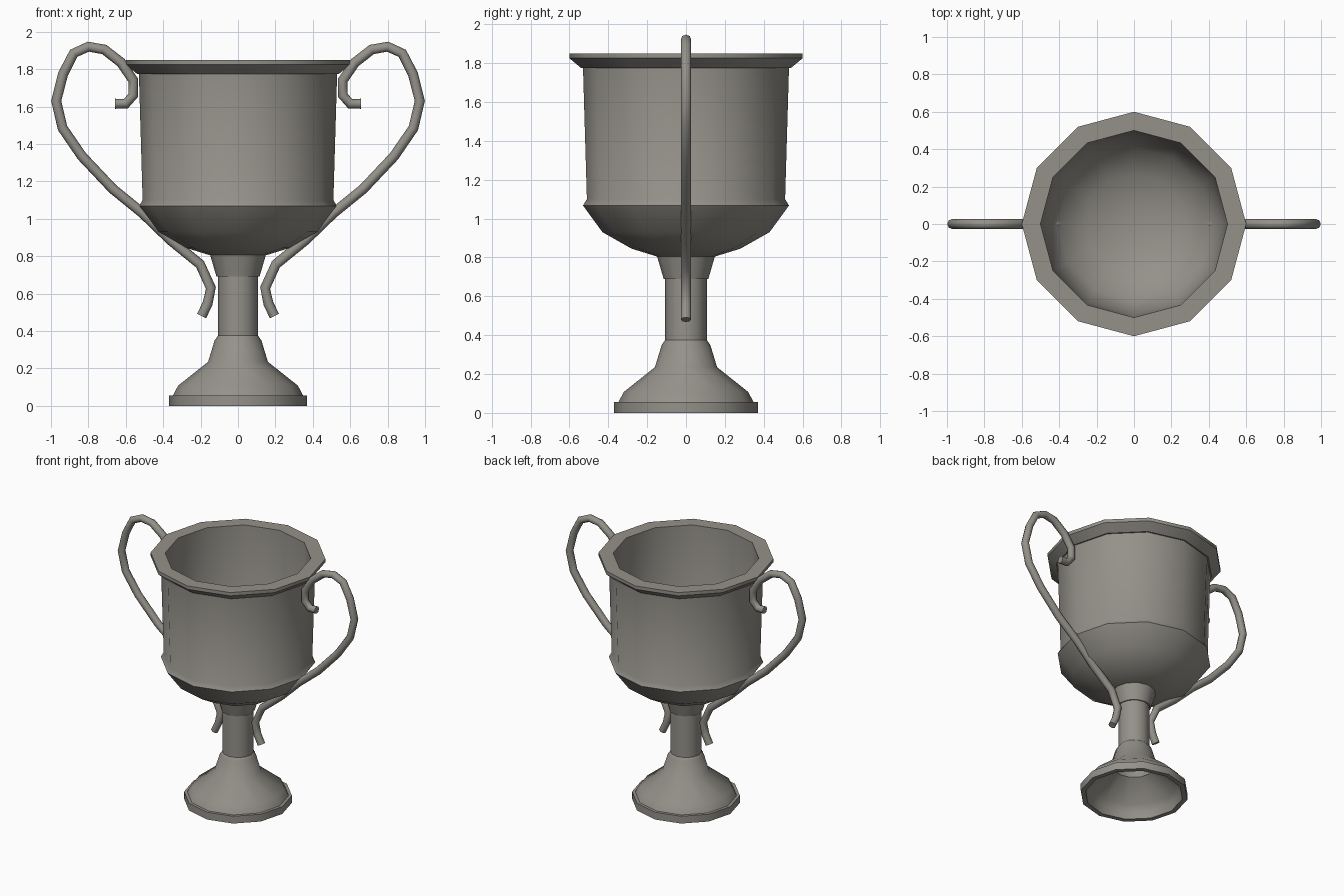
import bpy, bmesh, math
from mathutils import Vector

if "Cube" in bpy.data.objects:
    bpy.data.objects.remove(bpy.data.objects["Cube"])

SIDES = 12
pewter = bpy.data.materials.new("warm_grey_metal")
pewter.diffuse_color = (0.30, 0.285, 0.255, 1)
pewter.use_nodes = True
pewter.node_tree.nodes["Principled BSDF"].inputs["Base Color"].default_value = pewter.diffuse_color


def finish(bm, name, angle):
    bmesh.ops.recalc_face_normals(bm, faces=bm.faces)
    mesh = bpy.data.meshes.new(name)
    bm.to_mesh(mesh)
    bm.free()
    mesh.materials.append(pewter)
    obj = bpy.data.objects.new(name, mesh)
    bpy.context.collection.objects.link(obj)
    bpy.ops.object.select_all(action='DESELECT')
    obj.select_set(True)
    bpy.context.view_layer.objects.active = obj
    bpy.ops.object.shade_smooth_by_angle(angle=math.radians(angle))
    return obj


def bridge(bm, a, b):
    n = len(a)
    for i in range(n):
        j = (i + 1) % n
        bm.faces.new((a[i], a[j], b[j], b[i]))


def lathe(name, profile):
    """Spin (radius, z) rings around z; both ends are closed with a flat cap."""
    bm = bmesh.new()
    rings = []
    for r, z in profile:
        rings.append([bm.verts.new((r * math.cos(k * math.tau / SIDES),
                                    r * math.sin(k * math.tau / SIDES), z))
                      for k in range(SIDES)])
    for a, b in zip(rings, rings[1:]):
        bridge(bm, a, b)
    bm.faces.new(rings[0])
    bm.faces.new(rings[-1])
    return finish(bm, name, 35)


def handle(name, path, side, radius=0.027, n=8):
    """Sweep a round tube along a path in the xz plane."""
    bm = bmesh.new()
    pts = [Vector((side * x, 0, z)) for x, z in path]
    rings = []
    for i, p in enumerate(pts):
        t = (pts[min(i + 1, len(pts) - 1)] - pts[max(i - 1, 0)]).normalized()
        out = Vector((t.z, 0, -t.x))
        rings.append([bm.verts.new(p + radius * (math.cos(k * math.tau / n) * out
                                   + math.sin(k * math.tau / n) * Vector((0, 1, 0))))
                      for k in range(n)])
    for a, b in zip(rings, rings[1:]):
        bridge(bm, a, b)
    bm.faces.new(rings[0])
    bm.faces.new(rings[-1])
    return finish(bm, name, 50)


# Cup: outside bowl, bead, wall, flared rim, then the hollow inside
lathe("cup", [(0.15, 0.805), (0.28, 0.845), (0.43, 0.93), (0.53, 1.067),
              (0.51, 1.10), (0.53, 1.775), (0.54, 1.775), (0.60, 1.825),
              (0.60, 1.85), (0.50, 1.85), (0.48, 1.10), (0.41, 0.96),
              (0.27, 0.875), (0.10, 0.835)])

# Stem with the collar under the bowl
lathe("stem", [(0.107, 0.36), (0.107, 0.69), (0.115, 0.69), (0.15, 0.81)])

# Foot, hollow underneath
lathe("foot", [(0.10, 0.375), (0.107, 0.375), (0.125, 0.35), (0.16, 0.235),
               (0.32, 0.108), (0.348, 0.055), (0.37, 0.055), (0.37, 0.0),
               (0.335, 0.0), (0.325, 0.05), (0.30, 0.095), (0.14, 0.22),
               (0.105, 0.34)])

# Curled handles, one on each side
PATH = [(0.658, 1.615), (0.60, 1.615), (0.56, 1.66), (0.56, 1.74),
        (0.625, 1.835), (0.715, 1.905), (0.80, 1.92), (0.878, 1.885),
        (0.935, 1.775), (0.972, 1.63), (0.938, 1.485), (0.835, 1.335),
        (0.67, 1.16), (0.51, 1.03), (0.355, 0.925), (0.203, 0.757),
        (0.145, 0.63), (0.163, 0.545), (0.195, 0.48)]
# straighten the low run towards the stem
PATH[14] = (0.36, 0.885)
handle("handle_right", PATH, 1)
handle("handle_left", PATH, -1)
